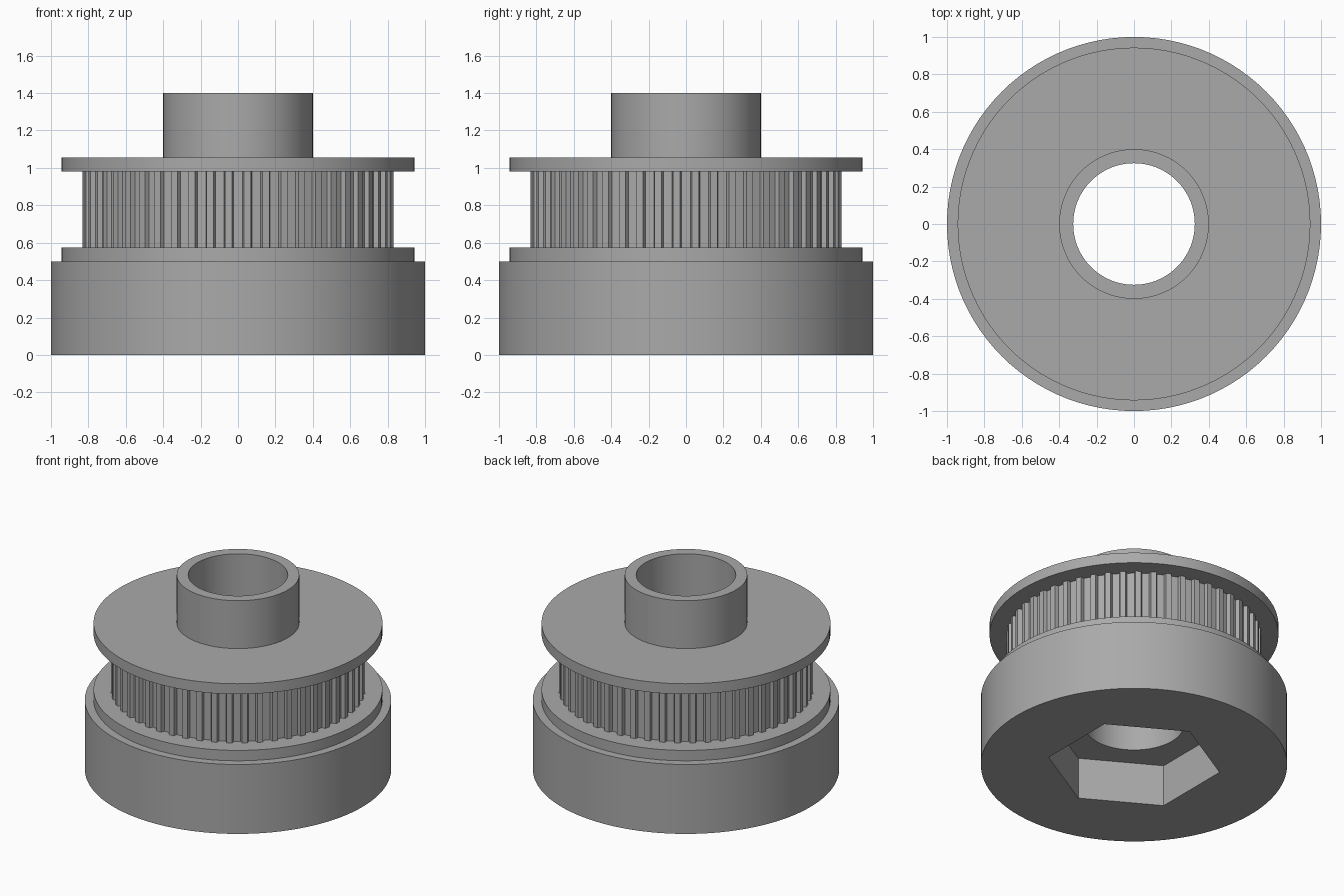
import bpy, bmesh
from math import cos, sin, pi, radians

cube = bpy.data.objects.get("Cube")
if cube:
    bpy.data.objects.remove(cube)

grey = bpy.data.materials.new("plain grey")
grey.use_nodes = True
grey.diffuse_color = (0.4, 0.4, 0.4, 1)
grey.node_tree.nodes["Principled BSDF"].inputs["Base Color"].default_value = (0.4, 0.4, 0.4, 1)

SEG = 104
TEETH = 52
BORE = 0.325


def ring(radius, count, start=0.0):
    return [(radius * cos(start + 2 * pi * i / count),
             radius * sin(start + 2 * pi * i / count)) for i in range(count)]


def toothed_outline(outer, root):
    # one gap per pitch, narrowing towards its floor
    points = []
    for i in range(TEETH):
        middle = -pi / 2 + 2 * pi * i / TEETH
        for offset, radius in ((-0.32, outer), (-0.24, root), (0.24, root), (0.32, outer)):
            a = middle + offset * 2 * pi / TEETH
            points.append((radius * cos(a), radius * sin(a)))
    return points


def tube(name, outline, hole, z0, z1):
    # outline extruded upwards, with a hole through it
    bm = bmesh.new()
    edges = []
    for loop in (outline, hole):
        verts = [bm.verts.new((x, y, z0)) for x, y in loop]
        edges += [bm.edges.new((v, verts[i - 1])) for i, v in enumerate(verts)]
    bmesh.ops.triangle_fill(bm, use_beauty=True, use_dissolve=False, edges=edges)
    faces = bm.faces[:]
    top = bmesh.ops.extrude_face_region(bm, geom=faces, use_keep_orig=True)
    moved = [g for g in top["geom"] if isinstance(g, bmesh.types.BMVert)]
    bmesh.ops.translate(bm, verts=moved, vec=(0, 0, z1 - z0))
    bmesh.ops.recalc_face_normals(bm, faces=bm.faces)
    mesh = bpy.data.meshes.new(name)
    bm.to_mesh(mesh)
    bm.free()
    mesh.materials.append(grey)
    obj = bpy.data.objects.new(name, mesh)
    bpy.context.collection.objects.link(obj)
    bpy.ops.object.select_all(action="DESELECT")
    obj.select_set(True)
    bpy.context.view_layer.objects.active = obj
    bpy.ops.object.shade_smooth_by_angle(angle=radians(20))
    return obj


bore = ring(BORE, SEG)
hexagon = ring(0.566, 6, pi / 2)

# base with a hexagonal nut pocket underneath
tube("base_pocket_wall", ring(1.0, SEG), hexagon, 0.0, 0.30)
tube("base_top", ring(1.0, SEG), bore, 0.30, 0.50)

# toothed belt track between two flanges
tube("lower_flange", ring(0.943, SEG), bore, 0.50, 0.575)
tube("toothed_track", toothed_outline(0.831, 0.805), bore, 0.575, 0.98)
tube("upper_flange", ring(0.943, SEG), bore, 0.98, 1.055)

# hollow hub
tube("hub", ring(0.40, SEG), bore, 1.055, 1.40)
